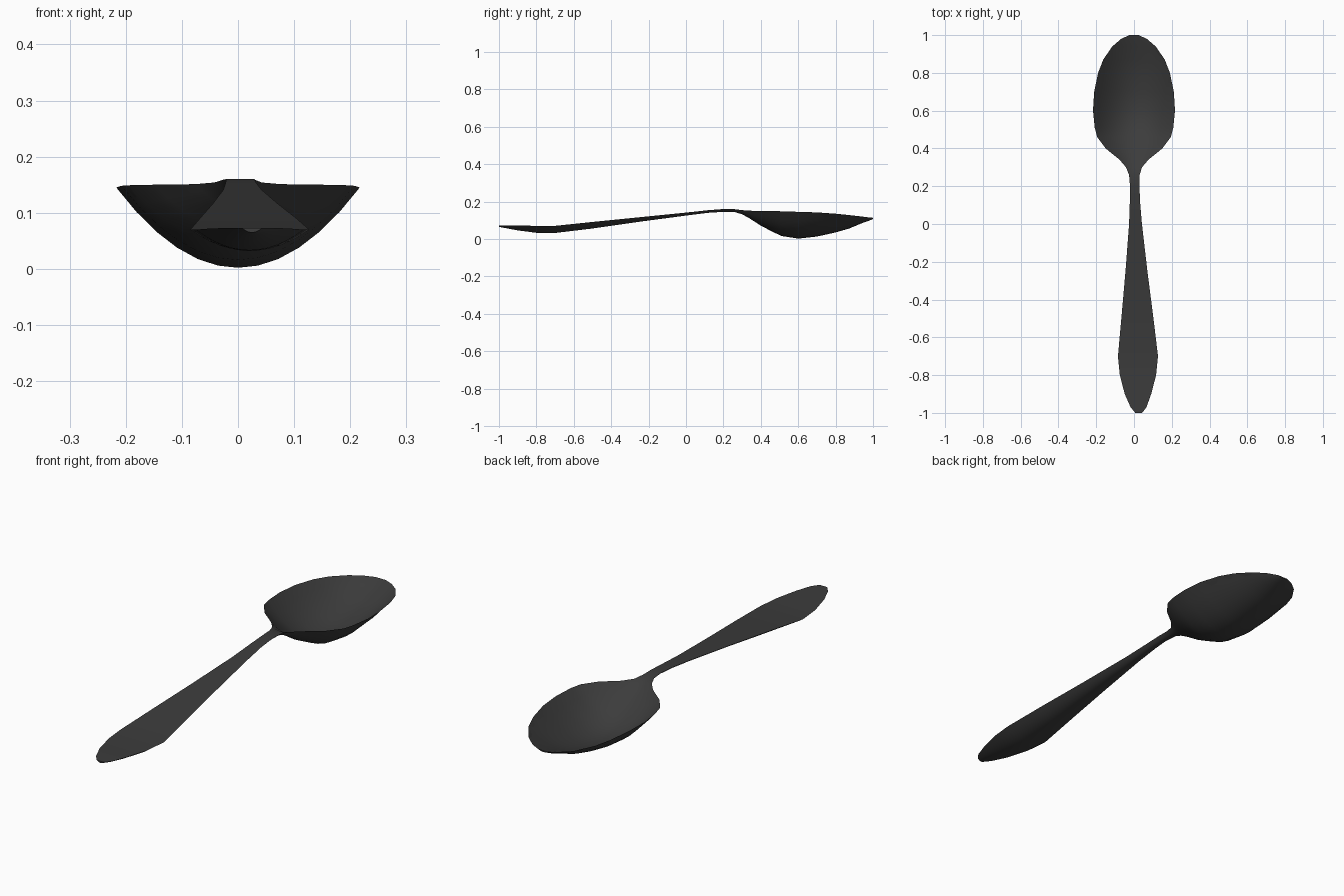
import bpy, bmesh

# Stations along the spoon: y, centre x, half width, rim z, top dish depth, underside depth
STATIONS = [
    (-1.00, 0.025, 0.018, 0.073, 0.000, 0.008),
    (-0.97, 0.024, 0.042, 0.073, 0.000, 0.014),
    (-0.90, 0.021, 0.070, 0.072, 0.000, 0.026),
    (-0.80, 0.021, 0.096, 0.070, 0.000, 0.037),
    (-0.70, 0.021, 0.106, 0.070, 0.000, 0.038),
    (-0.50, 0.018, 0.085, 0.091, 0.000, 0.035),
    (-0.25, 0.013, 0.058, 0.116, 0.000, 0.024),
    (0.00, 0.008, 0.034, 0.141, 0.000, 0.016),
    (0.12, 0.005, 0.027, 0.154, 0.000, 0.014),
    (0.20, 0.004, 0.025, 0.160, 0.000, 0.015),
    (0.26, 0.002, 0.028, 0.159, 0.000, 0.015),
    (0.30, 0.000, 0.042, 0.154, 0.008, 0.022),
    (0.34, 0.000, 0.076, 0.151, 0.028, 0.041),
    (0.40, 0.000, 0.150, 0.150, 0.066, 0.079),
    (0.46, 0.000, 0.195, 0.149, 0.097, 0.109),
    (0.51, 0.000, 0.208, 0.148, 0.121, 0.132),
    (0.60, 0.000, 0.217, 0.145, 0.132, 0.143),
    (0.70, 0.000, 0.211, 0.142, 0.119, 0.129),
    (0.80, 0.000, 0.190, 0.135, 0.090, 0.100),
    (0.87, 0.000, 0.163, 0.128, 0.063, 0.073),
    (0.94, 0.000, 0.115, 0.120, 0.027, 0.036),
    (0.98, 0.000, 0.068, 0.115, 0.009, 0.017),
    (1.00, 0.000, 0.025, 0.113, 0.000, 0.006),
]
N = 12  # segments across the width


def section(bm, y, cx, hw, rim, top, under):
    """Closed ring: dished top left to right, then rounded underside back."""
    ts = [-1 + 2 * i / N for i in range(N + 1)]
    pts = [(t, top) for t in ts] + [(t, under) for t in ts[-2:0:-1]]
    return [bm.verts.new((cx + hw * t, y, rim - d * (1 - t * t))) for t, d in pts]


# Spoon: one continuous loft of handle, neck and bowl
bm = bmesh.new()
rings = [section(bm, *s) for s in STATIONS]
for a, b in zip(rings, rings[1:]):
    for i in range(len(a)):
        j = (i + 1) % len(a)
        bm.faces.new((a[i], a[j], b[j], b[i]))
bm.faces.new(rings[0])
bm.faces.new(rings[-1])
bmesh.ops.recalc_face_normals(bm, faces=bm.faces)
mesh = bpy.data.meshes.new("spoon")
bm.to_mesh(mesh)
bm.free()
spoon = bpy.data.objects.new("spoon", mesh)
bpy.context.collection.objects.link(spoon)

# Dark metal colour
mat = bpy.data.materials.new("dark_metal")
mat.diffuse_color = (0.045, 0.045, 0.045, 1)
mesh.materials.append(mat)

# Smooth surfaces with a crisp rim
bpy.context.view_layer.objects.active = spoon
spoon.select_set(True)
bpy.ops.object.shade_smooth_by_angle(angle=0.6)
